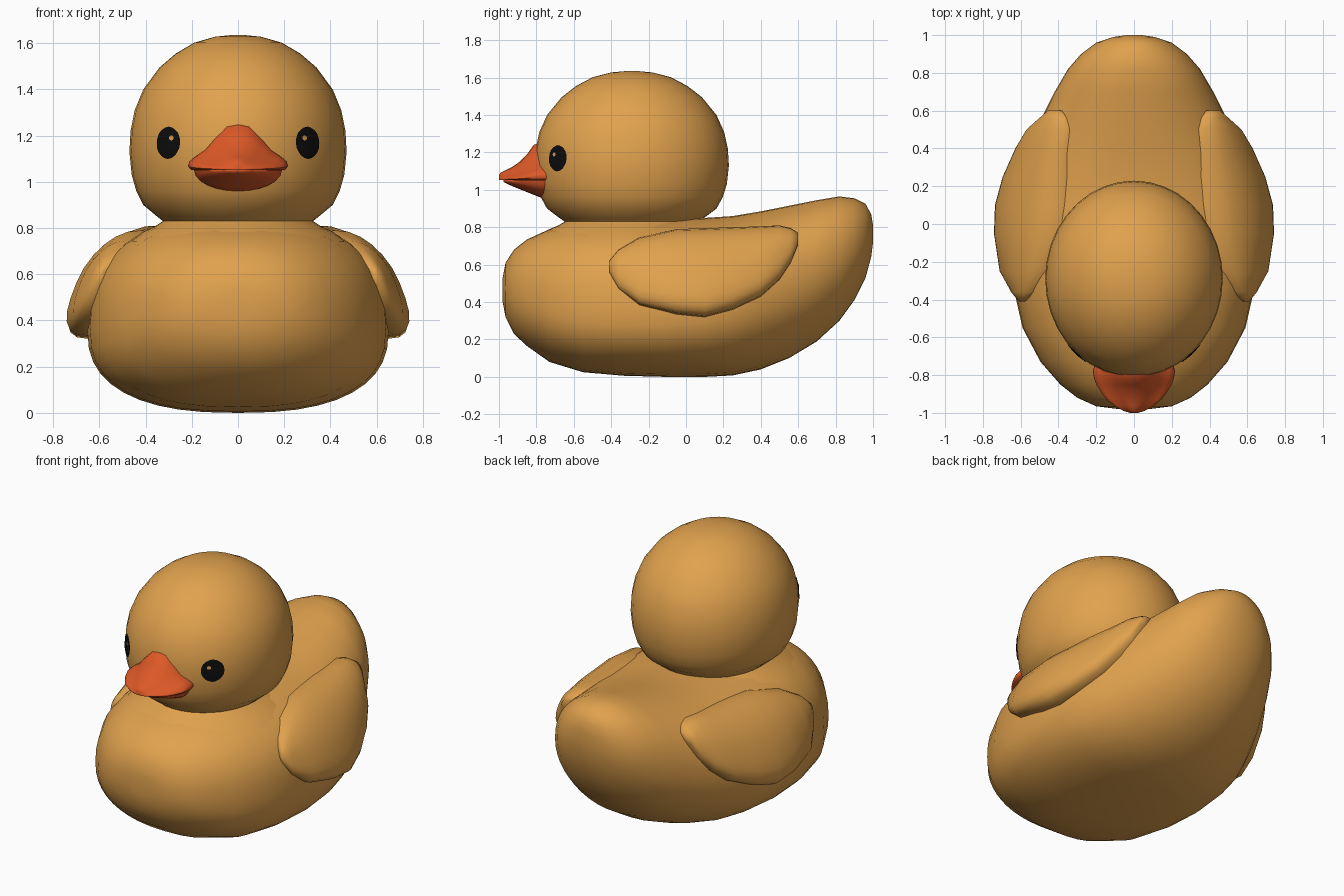
import bpy, bmesh
from math import sin, cos, pi, radians
from mathutils import Vector

cube = bpy.data.objects.get("Cube")
if cube:
    bpy.data.objects.remove(cube, do_unlink=True)


def material(name, r, g, b):
    m = bpy.data.materials.new(name)
    m.use_nodes = True
    m.diffuse_color = (r, g, b, 1)
    bsdf = m.node_tree.nodes["Principled BSDF"]
    bsdf.inputs["Base Color"].default_value = (r, g, b, 1)
    bsdf.inputs["Roughness"].default_value = 0.6
    return m


GOLD = material("golden yellow", 0.75, 0.36, 0.075)
ORANGE = material("orange red", 0.73, 0.1, 0.02)
BLACK = material("black", 0.004, 0.004, 0.004)


def loft(name, rings, mat, angle=80):
    """Skin a list of closed rings and cap both ends."""
    bm = bmesh.new()
    loops = [[bm.verts.new(p) for p in ring] for ring in rings]
    n = len(loops[0])
    for a, b in zip(loops, loops[1:]):
        for i in range(n):
            j = (i + 1) % n
            bm.faces.new((a[i], a[j], b[j], b[i]))
    bm.faces.new(loops[0])
    bm.faces.new(loops[-1])
    return finish(name, bm, mat, angle)


def finish(name, bm, mat, angle):
    bmesh.ops.recalc_face_normals(bm, faces=bm.faces)
    me = bpy.data.meshes.new(name)
    bm.to_mesh(me)
    bm.free()
    me.materials.append(mat)
    ob = bpy.data.objects.new(name, me)
    bpy.context.collection.objects.link(ob)
    bpy.ops.object.select_all(action='DESELECT')
    ob.select_set(True)
    bpy.context.view_layer.objects.active = ob
    bpy.ops.object.shade_smooth_by_angle(angle=radians(angle))
    return ob


def spow(v, e):
    return abs(v) ** e * (1 if v >= 0 else -1)


def angles(n):
    return [2 * pi * i / n for i in range(n)]


# Body: y, half width, bottom, widest height, top, roundness exponent
body = [
    (-.98, .08, .40, .47, .53, 2.0), (-.965, .2, .32, .46, .61, 2.1),
    (-.92, .3, .23, .44, .68, 2.2), (-.85, .39, .165, .42, .735, 2.3),
    (-.73, .495, .08, .39, .79, 2.4), (-.55, .59, .025, .37, .83, 2.5),
    (-.33, .64, .006, .36, .85, 2.5), (-.1, .652, 0, .36, .85, 2.5),
    (.1, .64, 0, .37, .85, 2.4), (.25, .615, .008, .39, .86, 2.3),
    (.4, .56, .04, .43, .885, 2.2), (.55, .495, .1, .48, .915, 2.1),
    (.7, .42, .19, .55, .945, 2.1), (.82, .35, .3, .62, .965, 2.1),
    (.9, .28, .41, .67, .955, 2.0), (.96, .2, .53, .71, .925, 2.0),
    (.99, .11, .64, .75, .87, 2.0), (1.0, .04, .72, .76, .81, 2.0),
]
loft("body", [[(w * spow(cos(t), 2 / n), y,
                zc + (zt - zc if sin(t) > 0 else zc - zb) * spow(sin(t), 2 / n))
               for t in angles(40)] for y, w, zb, zc, zt, n in body], GOLD)

# Head with a short flared neck: radius, height
profile = [(.47, .74), (.41, .785), (.355, .81), (.325, .83), (.35, .85), (.41, .9),
           (.44, .96), (.46, 1.03), (.47, 1.13), (.465, 1.22), (.447, 1.31),
           (.41, 1.4), (.34, 1.495), (.27, 1.555), (.19, 1.602), (.1, 1.628),
           (.03, 1.635)]
head = loft("head", [[(r * cos(t), -.29 + 1.105 * r * sin(t), z) for t in angles(36)]
                     for r, z in profile], GOLD)

# Wing: y, top edge x, bottom edge x, outermost x, top, bottom
wing = [
    (-.41, .59, .60, .61, .62, .56), (-.36, .54, .61, .64, .68, .47),
    (-.25, .48, .645, .682, .745, .385), (-.05, .42, .65, .7, .79, .335),
    (.1, .40, .645, .69, .795, .32), (.25, .39, .61, .655, .80, .36),
    (.4, .38, .56, .595, .805, .43), (.5, .37, .51, .545, .81, .52),
    (.56, .38, .46, .49, .795, .61), (.6, .4, .44, .45, .77, .71),
]
rings = []
for y, xt, xb, xo, zt, zb in wing:
    mx, mz = (xt + xb) / 2, (zt + zb) / 2
    rings.append([(mx + (xo - mx) * spow(cos(t), .8) - (xb - xt) / 2 * sin(t), y,
                   mz + (zt - zb) / 2 * spow(sin(t), .9)) for t in angles(24)])
wings = loft("wings", rings, GOLD)
wings.modifiers.new("mirror", 'MIRROR')

# Upper beak: bell-shaped sections, given as y, half width, top
bell = [(0, 1), (.22, .95), (.45, .7), (.66, .42), (.85, .28), (.97, .18), (1, .08), (.94, 0)]
section = bell + [(-u, v) for u, v in reversed(bell[1:])]
upper = [(-.7, .2, 1.26), (-.78, .217, 1.255), (-.815, .212, 1.24), (-.85, .2, 1.19),
         (-.89, .175, 1.15), (-.93, .145, 1.122), (-.965, .1, 1.105),
         (-.99, .055, 1.093), (-1.0, .02, 1.08)]
loft("upper_beak", [[(u * w, y, 1.052 + v * (zt - 1.052)) for u, v in section]
                    for y, w, zt in upper], ORANGE, 60)

# Lower beak: flat on top, rounded below, given as y, half width, bottom
lower = [(-.7, .18, .955), (-.78, .19, .96), (-.83, .178, .98), (-.88, .15, 1.0),
         (-.93, .105, 1.02), (-.96, .06, 1.034), (-.975, .02, 1.042)]
loft("lower_beak", [[(w * cos(t), y, 1.05 + (.01 if sin(t) > 0 else 1.05 - zb) * sin(t))
                     for t in angles(24)] for y, w, zb in lower], ORANGE, 60)


# Eyes: thin discs laid on the head surface, mirrored
def eye_disc(name, centre, half_w, half_h, mat, lift):
    bm = bmesh.new()
    side = Vector((.74, .67, 0))
    up = Vector((0, 0, 1))
    mid = bm.verts.new(centre)
    last = None
    for k in (.25, .5, .75, 1):
        ring = [bm.verts.new(centre + side * half_w * k * cos(t) + up * half_h * k * sin(t))
                for t in angles(20)]
        for i in range(20):
            j = (i + 1) % 20
            if last:
                bm.faces.new((last[i], ring[i], ring[j], last[j]))
            else:
                bm.faces.new((mid, ring[i], ring[j]))
        last = ring
    ob = finish(name, bm, mat, 80)
    wrap = ob.modifiers.new("wrap", 'SHRINKWRAP')
    wrap.target = head
    wrap.wrap_mode = 'ABOVE_SURFACE'
    wrap.offset = lift
    ob.modifiers.new("mirror", 'MIRROR')


eye_disc("eyes", Vector((.31, -.695, 1.17)), .07, .072, BLACK, .006)
eye_disc("eye_glints", Vector((.292, -.71, 1.19)), .012, .011, GOLD, .009)
